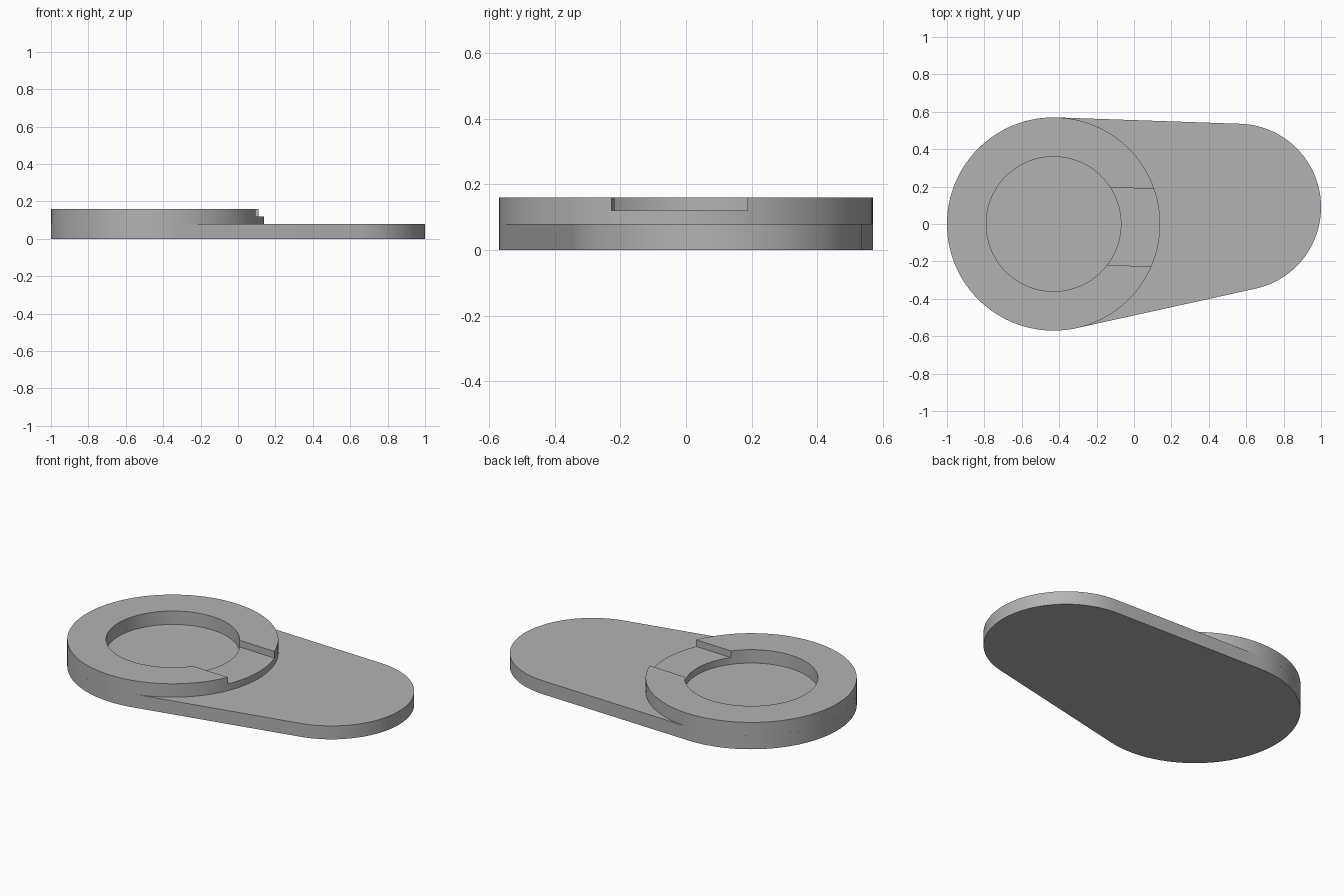
import bpy
import bmesh
from math import asin, atan2, cos, hypot, pi, sin, radians
from mathutils import Vector

cube = bpy.data.objects.get("Cube")
if cube:
    bpy.data.objects.remove(cube, do_unlink=True)

# Main dimensions
HUB = Vector((-0.43, 0.0))
HUB_R, BORE_R = 0.57, 0.36
TIP = Vector((0.554, 0.09))
TIP_R = 0.446
PLATE_Z, NOTCH_Z, TOP_Z = 0.08, 0.12, 0.16
NOTCH_HALF = 0.2075
NOTCH_DIR = radians(-2.2)

grey = bpy.data.materials.new("light grey")
grey.use_nodes = True
colour = (0.45, 0.45, 0.45, 1.0)
grey.diffuse_color = colour
grey.node_tree.nodes["Principled BSDF"].inputs["Base Color"].default_value = colour


def arc(centre, radius, start, end, steps):
    """Points along an arc, both ends included."""
    angles = [start + (end - start) * i / steps for i in range(steps + 1)]
    return [centre + radius * Vector((cos(a), sin(a))) for a in angles]


def extrude(name, outline, low, high):
    """Solid prism from a closed outline."""
    bm = bmesh.new()
    base = bm.faces.new([bm.verts.new((p.x, p.y, low)) for p in outline])
    grown = bmesh.ops.extrude_face_region(bm, geom=[base], use_keep_orig=True)
    top = [v for v in grown["geom"] if isinstance(v, bmesh.types.BMVert)]
    bmesh.ops.translate(bm, verts=top, vec=(0, 0, high - low))
    bmesh.ops.recalc_face_normals(bm, faces=bm.faces[:])
    mesh = bpy.data.meshes.new(name)
    bm.to_mesh(mesh)
    bm.free()
    mesh.materials.append(grey)
    obj = bpy.data.objects.new(name, mesh)
    bpy.context.collection.objects.link(obj)
    bpy.ops.object.select_all(action="DESELECT")
    obj.select_set(True)
    bpy.context.view_layer.objects.active = obj
    bpy.ops.object.shade_smooth_by_angle(angle=radians(30))
    return obj


# Base plate: two circles joined by their outer tangents
span = TIP - HUB
axis = atan2(span.y, span.x)
lean = pi / 2 - asin((HUB_R - TIP_R) / hypot(span.x, span.y))
outline = arc(TIP, TIP_R, axis - lean, axis + lean, 64)
outline += arc(HUB, HUB_R, axis + lean, axis + 2 * pi - lean, 80)
extrude("base_plate", outline, 0.0, PLATE_Z)

# Raised collar, open where the straight-sided notch passes through
outer = asin(NOTCH_HALF / HUB_R)
inner = asin(NOTCH_HALF / BORE_R)
full = 2 * pi
collar = arc(HUB, HUB_R, NOTCH_DIR + outer, NOTCH_DIR + full - outer, 112)
collar += arc(HUB, BORE_R, NOTCH_DIR + full - inner, NOTCH_DIR + inner, 96)
extrude("collar", collar, PLATE_Z, TOP_Z)

# Lower step that forms the notch floor
step = arc(HUB, HUB_R, NOTCH_DIR - outer, NOTCH_DIR + outer, 16)
step += arc(HUB, BORE_R, NOTCH_DIR + inner, NOTCH_DIR - inner, 24)
extrude("notch_floor", step, PLATE_Z, NOTCH_Z)
